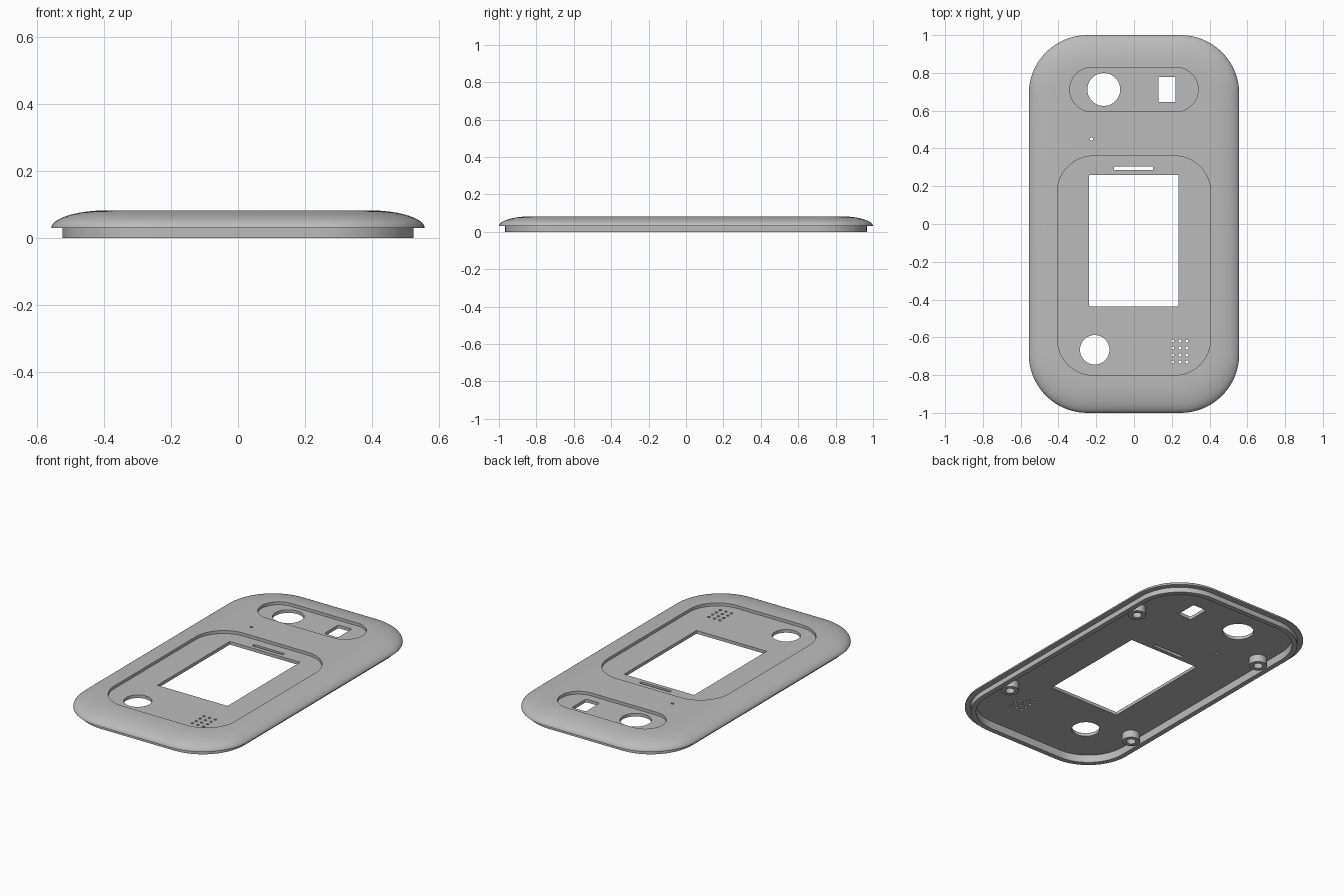
import bpy, bmesh
from math import sin, cos, pi, radians

if "Cube" in bpy.data.objects:
    bpy.data.objects.remove(bpy.data.objects["Cube"], do_unlink=True)

GREY = (0.5, 0.5, 0.5, 1)
grey = bpy.data.materials.new("grey plastic")
grey.use_nodes = True
grey.diffuse_color = GREY
grey.node_tree.nodes["Principled BSDF"].inputs["Base Color"].default_value = GREY


def outline(cx, cy, hx, hy, r, seg=16):
    """Rounded rectangle as a list of xy points."""
    pts = []
    for k, (sx, sy) in enumerate([(1, 1), (-1, 1), (-1, -1), (1, -1)]):
        for i in range(seg + 1):
            a = (k + i / seg) * pi / 2
            pts.append((cx + sx * (hx - r) + r * cos(a), cy + sy * (hy - r) + r * sin(a)))
    return pts


def circle(cx, cy, r, seg=48):
    return [(cx + r * cos(2 * pi * i / seg), cy + r * sin(2 * pi * i / seg)) for i in range(seg)]


def skin(bm, loops, closed=False):
    """Join stacked loops of (points, z) with quads, capped or closed into a ring."""
    rows = [[bm.verts.new((x, y, z)) for x, y in pts] for pts, z in loops]
    pairs = list(zip(rows, rows[1:] + rows[:1]))
    for a, b in pairs if closed else pairs[:-1]:
        n = len(a)
        for i in range(n):
            bm.faces.new((a[i], a[(i + 1) % n], b[(i + 1) % n], b[i]))
    if not closed:
        bm.faces.new(rows[0])
        bm.faces.new(rows[-1])


def finish(bm, name):
    bmesh.ops.remove_doubles(bm, verts=bm.verts, dist=1e-5)
    bmesh.ops.recalc_face_normals(bm, faces=bm.faces)
    mesh = bpy.data.meshes.new(name)
    bm.to_mesh(mesh)
    bm.free()
    mesh.materials.append(grey)
    ob = bpy.data.objects.new(name, mesh)
    bpy.context.collection.objects.link(ob)
    return ob


def activate(ob):
    bpy.ops.object.select_all(action='DESELECT')
    ob.select_set(True)
    bpy.context.view_layer.objects.active = ob


def cut(ob, shapes, z0, z1):
    """Cut prisms with the given outlines out of an object."""
    bm = bmesh.new()
    for pts in shapes:
        skin(bm, [(pts, z0), (pts, z1)])
    cutter = finish(bm, "cutter")
    cutter.hide_render = True
    activate(ob)
    mod = ob.modifiers.new("cut", 'BOOLEAN')
    mod.operation, mod.solver, mod.object = 'DIFFERENCE', 'EXACT', cutter
    bpy.ops.object.modifier_apply(modifier=mod.name)
    bpy.data.objects.remove(cutter, do_unlink=True)


# Shell: inner floor, stepped lip, flange and domed rim
HX, HY, R = 0.557, 1.0, 0.31
FLOOR, FLANGE, TOP, RIM = 0.046, 0.03, 0.083, 0.17
profile = [(0.063, FLOOR), (0.063, 0), (0.033, 0), (0.033, FLANGE)]
for i in range(13):
    a = i / 12 * pi / 2
    profile.append((RIM * (1 - cos(a)), FLANGE + (TOP - FLANGE) * sin(a)))
bm = bmesh.new()
skin(bm, [(outline(0, 0, HX - d, HY - d, R - d), z) for d, z in profile])
shell = finish(bm, "face_plate")

# Shallow recesses around the lens area and the screen area
cut(shell, [outline(0, 0.712, 0.34, 0.117, 0.1165),
            outline(0, -0.22, 0.405, 0.58, 0.19)], 0.065, 0.2)

# Openings: lens, sensor, screen, slot, button, microphone, speaker grid
holes = [circle(-0.16, 0.712, 0.087),
         outline(0.175, 0.712, 0.046, 0.067, 0.008, 4),
         outline(-0.001, -0.088, 0.236, 0.348, 0.003, 2),
         outline(-0.002, 0.295, 0.103, 0.01, 0.003, 2),
         circle(-0.208, -0.666, 0.078),
         circle(-0.225, 0.45, 0.008, 16)]
for col in range(3):
    for row in range(4):
        holes.append(circle(0.205 + 0.0375 * col, -0.62 - 0.037 * row, 0.008, 16))
cut(shell, holes, -0.1, 0.3)
activate(shell)
bpy.ops.object.shade_smooth_by_angle(angle=radians(30))

# Screw bosses on the inside
for side, sx in (("left", 1), ("right", -1)):
    for end, sy in (("top", 1), ("bottom", -1)):
        bm = bmesh.new()
        x, y = 0.44 * sx, 0.55 * sy
        skin(bm, [(circle(x, y, r, 32), z) for r, z in
                  [(0.05, FLOOR + 0.002), (0.05, 0.001), (0.026, 0.001), (0.026, FLOOR + 0.002)]], True)
        boss = finish(bm, f"{end}_{side}_screw_boss")
        activate(boss)
        bpy.ops.object.shade_smooth_by_angle(angle=radians(30))
